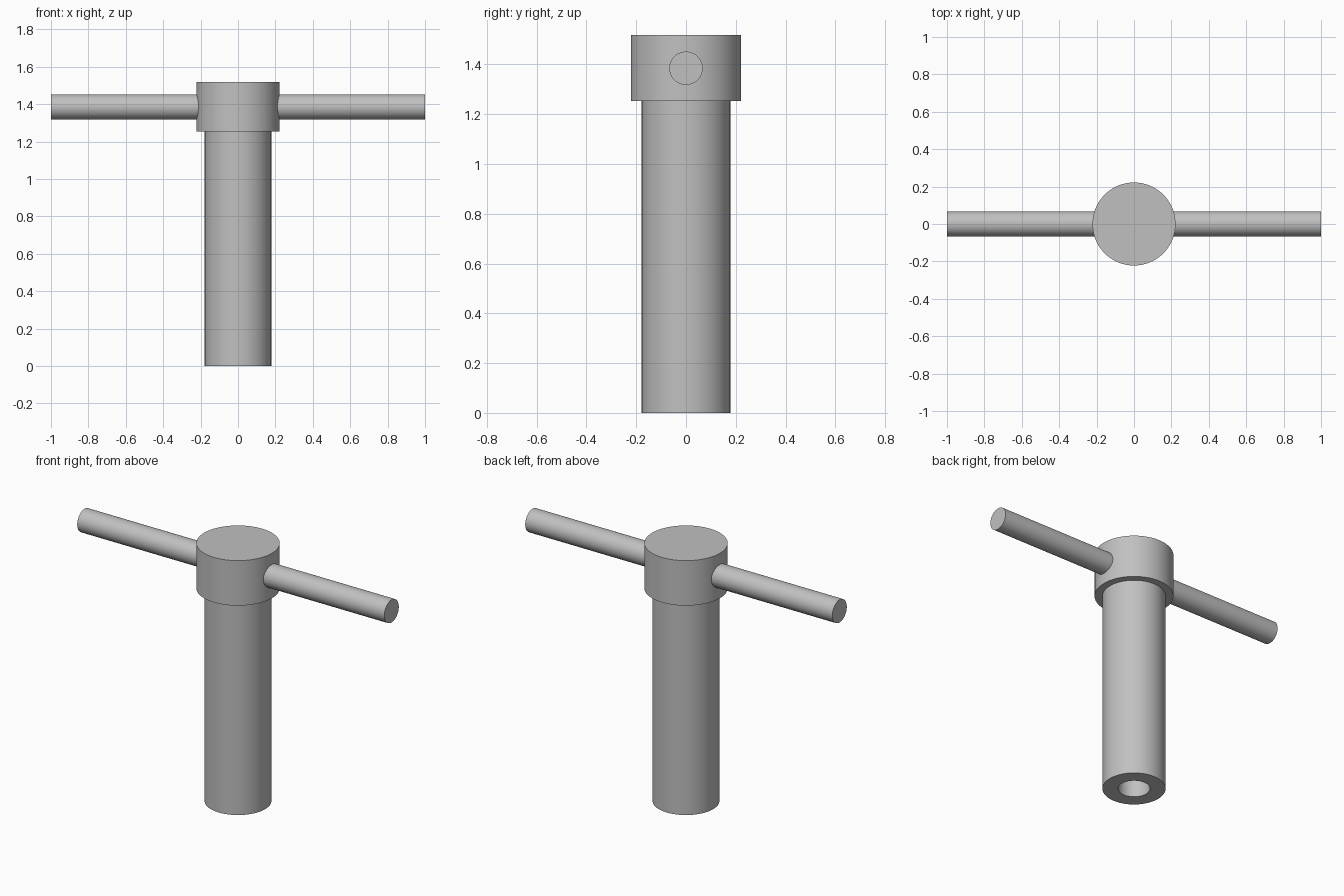
import bpy
import bmesh
from math import radians, tau
from mathutils import Vector

cube = bpy.data.objects.get("Cube")
if cube:
    bpy.data.objects.remove(cube, do_unlink=True)

# Single plain metal colour
steel = bpy.data.materials.new("grey steel")
steel.use_nodes = True
color = (0.53, 0.53, 0.53, 1)
steel.diffuse_color = color
steel.node_tree.nodes["Principled BSDF"].inputs["Base Color"].default_value = color


def lathe(name, profile, steps=96):
    """Revolve (radius, height) points around z; both ends lie on the axis."""
    bm = bmesh.new()
    verts = [bm.verts.new((r, 0, z)) for r, z in profile]
    edges = [bm.edges.new(pair) for pair in zip(verts, verts[1:])]
    bmesh.ops.spin(bm, geom=verts + edges, cent=Vector(), axis=(0, 0, 1),
                   angle=tau, steps=steps, use_duplicate=False)
    bmesh.ops.remove_doubles(bm, verts=bm.verts[:], dist=0.0001)
    bmesh.ops.recalc_face_normals(bm, faces=bm.faces[:])
    mesh = bpy.data.meshes.new(name)
    bm.to_mesh(mesh)
    bm.free()
    mesh.materials.append(steel)
    obj = bpy.data.objects.new(name, mesh)
    bpy.context.collection.objects.link(obj)
    bpy.ops.object.select_all(action='DESELECT')
    obj.select_set(True)
    bpy.context.view_layer.objects.active = obj
    bpy.ops.object.shade_smooth_by_angle(angle=radians(30))
    return obj


shaft_r, head_r, hole_r, bar_r = 0.178, 0.222, 0.09, 0.067
shoulder_z, top_z, bar_z, hole_depth = 1.253, 1.518, 1.385, 0.6

# Shaft with a blind hole in its foot, stepping out to the wider head
lathe("shaft_and_head", [
    (0, hole_depth), (hole_r, hole_depth), (hole_r, 0), (shaft_r, 0),
    (shaft_r, shoulder_z), (head_r, shoulder_z), (head_r, top_z), (0, top_z)])

# Cross bar running through the head
bar = lathe("cross_bar", [(0, -1), (bar_r, -1), (bar_r, 1), (0, 1)], 64)
bar.rotation_euler.y = radians(90)
bar.location.z = bar_z
